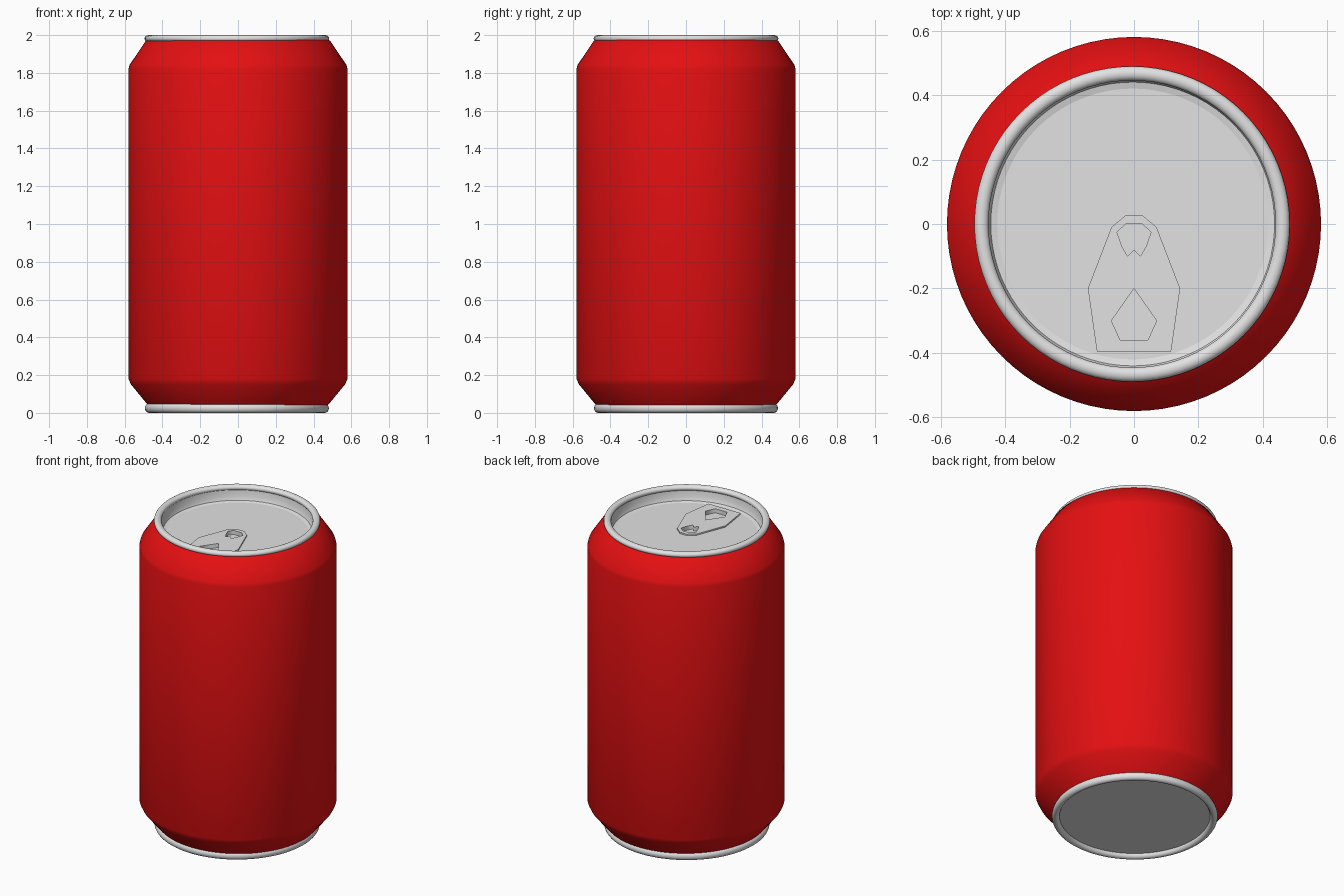
import bpy, bmesh
from math import sin, cos, pi, radians

if "Cube" in bpy.data.objects:
    bpy.data.objects.remove(bpy.data.objects["Cube"], do_unlink=True)

SEGMENTS = 80
PATCH = 4        # segments in the swapped colour patch at the front


def material(name, rgb, rough):
    m = bpy.data.materials.new(name)
    m.use_nodes = True
    m.diffuse_color = (*rgb, 1)
    bsdf = m.node_tree.nodes["Principled BSDF"]
    bsdf.inputs["Base Color"].default_value = (*rgb, 1)
    bsdf.inputs["Roughness"].default_value = rough
    return m


red = material("red paint", (0.78, 0.005, 0.006), 0.5)
silver = material("light aluminium", (0.76, 0.76, 0.76), 0.5)


def link(name, mesh, mats, offset=(0, 0, 0), smooth=True):
    obj = bpy.data.objects.new(name, mesh)
    bpy.context.collection.objects.link(obj)
    obj.location = offset
    mesh.materials.clear()
    for m in mats:
        mesh.materials.append(m)
    if smooth:
        bpy.ops.object.select_all(action="DESELECT")
        obj.select_set(True)
        bpy.context.view_layer.objects.active = obj
        bpy.ops.object.shade_smooth_by_angle(angle=radians(40))
    return obj


def lathe(name, profile, mats, rule=None, closed=False, offset=(0, 0, 0)):
    """Spin an (r, z) profile about z; rule(segment, height) picks the colour."""
    bm = bmesh.new()
    rings = [[bm.verts.new((r * sin(2 * pi * i / SEGMENTS),
                            -r * cos(2 * pi * i / SEGMENTS), z))
              for r, z in profile] for i in range(SEGMENTS)]
    n = len(profile)
    for i in range(SEGMENTS):
        a, b = rings[i], rings[(i + 1) % SEGMENTS]
        for j in range(n if closed else n - 1):
            k = (j + 1) % n
            f = bm.faces.new((a[j], b[j], b[k], a[k]))
            if rule:
                f.material_index = rule(i, (profile[j][1] + profile[k][1]) / 2)
    bmesh.ops.remove_doubles(bm, verts=bm.verts, dist=1e-5)
    mesh = bpy.data.meshes.new(name)
    bm.to_mesh(mesh)
    bm.free()
    return link(name, mesh, mats, offset)


def plate(name, outlines, bottom, top):
    """Flat plate from an outer outline followed by hole outlines."""
    curve = bpy.data.curves.new(name, "CURVE")
    curve.dimensions = "2D"
    curve.fill_mode = "BOTH"
    curve.extrude = (top - bottom) / 2
    for pts in outlines:
        s = curve.splines.new("POLY")
        s.points.add(len(pts) - 1)
        for p, (x, y) in zip(s.points, pts):
            p.co = (x, y, 0, 1)
        s.use_cyclic_u = True
    temp = bpy.data.objects.new(name + " outline", curve)
    mesh = bpy.data.meshes.new_from_object(temp)
    bpy.data.objects.remove(temp)
    bpy.data.curves.remove(curve)
    return link(name, mesh, [silver], (0, 0, (top + bottom) / 2), smooth=False)


def mirrored(half):
    """Complete a half outline across x = 0."""
    return half + [(-x, y) for x, y in reversed(half) if x > 0]


def oval(r, z, half_width, half_height, steps=16):
    return [(r + half_width * cos(2 * pi * t / steps),
             z + half_height * sin(2 * pi * t / steps)) for t in range(steps)]


# Painted body with a bare metal foot and one swapped patch at the front
def body_colour(segment, height):
    in_patch = segment < PATCH
    if height < 0.15:
        return 0 if in_patch else 1
    if height < 0.18:
        return 1 if in_patch else 0
    return 0


lathe("can_body",
      [(0.465, 0.03), (0.488, 0.055), (0.566, 0.15), (0.58, 0.18),
       (0.58, 1.82), (0.574, 1.842), (0.488, 1.97), (0.465, 1.98)],
      [red, silver], body_colour)

# Rolled rims
lathe("top_rim", oval(0.467, 1.982, 0.022, 0.018), [silver],
      closed=True, offset=(-0.006, 0, 0))
lathe("bottom_rim", oval(0.465, 0.025, 0.022, 0.025), [silver],
      closed=True, offset=(-0.006, 0, 0))

# Base and recessed lid well
lathe("base_disc", [(0, 0.025), (0.465, 0.025)], [silver])
lathe("lid_wall", [(0.452, 1.985), (0.45, 1.93), (0.44, 1.908), (0.42, 1.903)],
      [silver], offset=(-0.004, 0, 0))

# Lid panel and pull tab share the same two openings
finger_hole = mirrored([(0, -0.08), (0.02, -0.1), (0.037, -0.07),
                        (0.053, -0.025), (0.025, 0)])
pour_hole = mirrored([(0, -0.2), (0.07, -0.3), (0.043, -0.36)])
tab_outline = mirrored([(0.026, 0.027), (0.07, -0.01),
                        (0.143, -0.2), (0.115, -0.395)])
circle = [(0.445 * cos(2 * pi * i / SEGMENTS), 0.445 * sin(2 * pi * i / SEGMENTS))
          for i in range(SEGMENTS)]
plate("lid_panel", [circle, finger_hole, pour_hole], 1.885, 1.902)
plate("pull_tab", [tab_outline, finger_hole, pour_hole], 1.902, 1.911)
plate("lid_floor", [circle], 1.87, 1.884)
